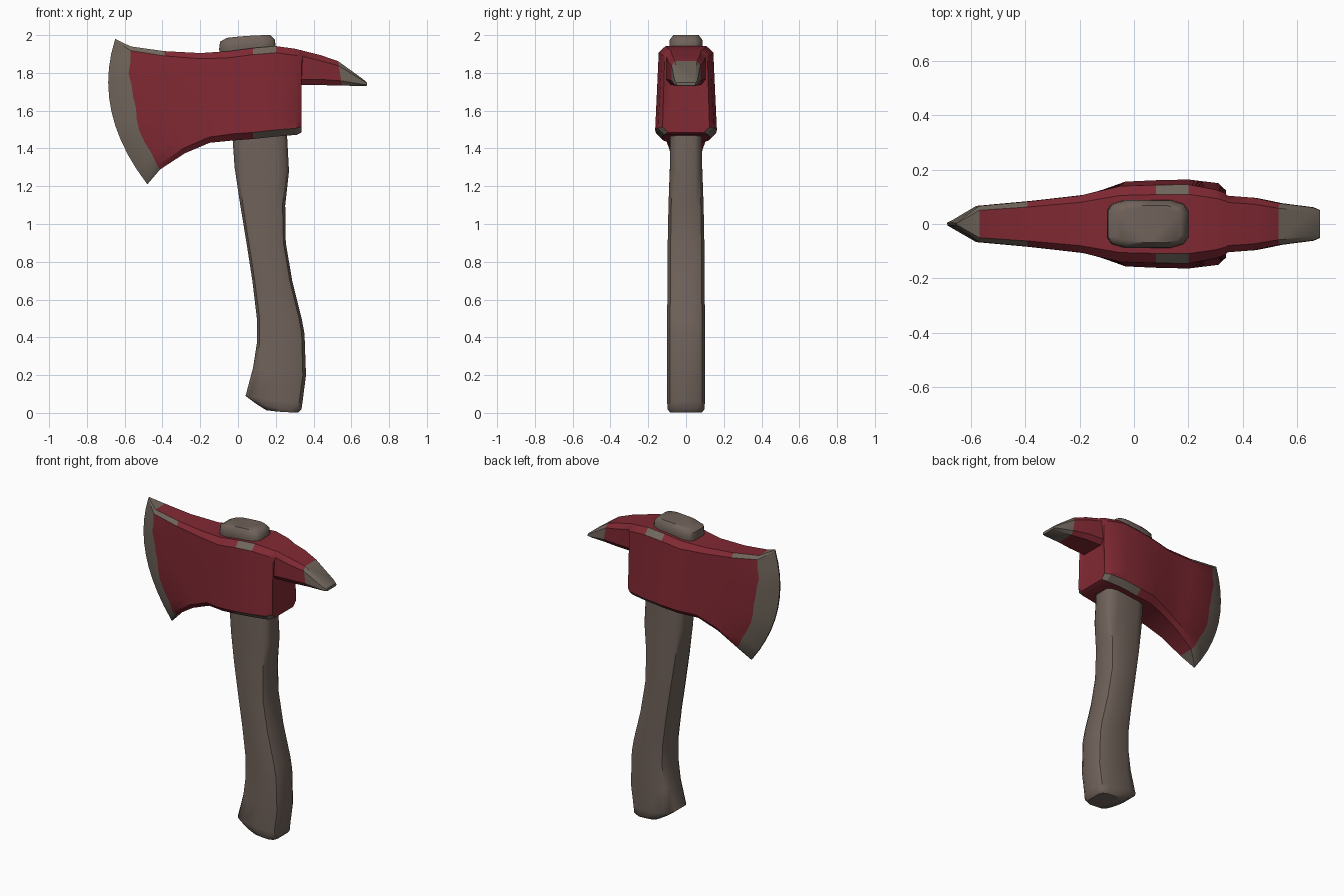
import bpy, bmesh, math, random

if "Cube" in bpy.data.objects:
    bpy.data.objects.remove(bpy.data.objects["Cube"])

random.seed(4)


def material(name, color):
    m = bpy.data.materials.new(name)
    m.diffuse_color = (*color, 1)
    m.use_nodes = True
    m.node_tree.nodes["Principled BSDF"].inputs["Base Color"].default_value = m.diffuse_color
    return m


red = material("red paint", (0.22, 0.022, 0.033))
metal = material("bare metal", (0.165, 0.135, 0.108))
wood = material("worn wood", (0.16, 0.122, 0.102))


def lerp(a, b, t):
    return a + (b - a) * t


def loft(name, rings, mats, rule=None, angle=32):
    """Skin a list of equal-length rings, cap both ends, colour by rule(ring, segment)."""
    bm = bmesh.new()
    vs = [[bm.verts.new(p) for p in ring] for ring in rings]
    n = len(rings[0])
    for k in range(len(rings) - 1):
        for i in range(n):
            j = (i + 1) % n
            f = bm.faces.new((vs[k][i], vs[k][j], vs[k + 1][j], vs[k + 1][i]))
            f.material_index = rule(k, i) if rule else 0
    for k, ring in ((0, vs[0]), (len(rings) - 2, vs[-1])):
        f = bm.faces.new(ring)
        f.material_index = rule(k, 0) if rule else 0
    bmesh.ops.recalc_face_normals(bm, faces=bm.faces)
    me = bpy.data.meshes.new(name)
    bm.to_mesh(me)
    bm.free()
    for m in mats:
        me.materials.append(m)
    ob = bpy.data.objects.new(name, me)
    bpy.context.collection.objects.link(ob)
    bpy.ops.object.select_all(action='DESELECT')
    ob.select_set(True)
    bpy.context.view_layer.objects.active = ob
    bpy.ops.object.shade_smooth_by_angle(angle=math.radians(angle))
    return ob


# Axe head: sections run from the cutting edge to the pick tip
# bottom x, bottom z, top x, top z, half width bottom, half width top, bow, chamfer
HEAD = [
    (-0.48, 1.21, -0.65, 1.98, .004, .004, .105, .004),
    (-0.405, 1.29, -0.56, 1.94, .068, .066, .068, .022),
    (-0.28, 1.375, -0.39, 1.915, .09, .082, .03, .025),
    (-0.15, 1.43, -0.20, 1.905, .112, .104, 0, .03),
    (-0.03, 1.442, -0.05, 1.915, .157, .138, 0, .035),
    (0.08, 1.45, 0.08, 1.932, .162, .142, 0, .035),
    (0.20, 1.463, 0.20, 1.942, .165, .143, 0, .035),
    (0.31, 1.472, 0.30, 1.928, .152, .124, 0, .035),
    (0.337, 1.485, 0.335, 1.92, .125, .112, 0, .03),
    (0.33, 1.735, 0.345, 1.917, .104, .104, 0, .03),
    (0.45, 1.735, 0.44, 1.893, .096, .096, 0, .03),
    (0.55, 1.733, 0.53, 1.862, .076, .076, 0, .025),
    (0.66, 1.730, 0.655, 1.772, .062, .06, 0, .01),
    (0.682, 1.732, 0.682, 1.750, .052, .05, 0, .004),
]
SIDE = 11


def head_ring(k, s):
    bx, bz, tx, tz, wb, wt, bow, ch = s
    c = ch / (tz - bz)
    ts = [0] + [lerp(c, 1 - c, i / (SIDE - 1)) for i in range(SIDE)] + [1]
    half = []
    for i, t in enumerate(ts):
        w = lerp(wb, wt, t) * (0.76 if i in (0, SIDE + 1) else 1)
        x = lerp(bx, tx, t) - bow * 4 * t * (1 - t)
        if k == 1:  # chipped paint line
            x += random.uniform(-.012, .012)
        half.append((x, w, lerp(bz, tz, t)))
    return [(x, -w, z) for x, w, z in half] + [(x, w, z) for x, w, z in reversed(half)]


def head_colour(k, i):
    if k == 0 or k >= 11:
        return 1
    low = i in (0, 2 * SIDE + 2)            # lower chamfers
    high = i in (SIDE, SIDE + 2)            # upper chamfers
    if (high and k in (1, 5)) or (low and k in (5, 6, 7)):
        return 1                            # paint worn off the edges
    return 0


loft("axe_head", [head_ring(k, s) for k, s in enumerate(HEAD)], [red, metal], head_colour)

# Rounded rectangle outline used by handle and plug: (across, side)
OUTLINE = [(0, .55), (.06, .84), (.22, 1), (.5, 1.0), (.78, 1), (.94, .84), (1, .55)]


def bar_ring(xl, zl, xr, zr, hw):
    half = [(lerp(xl, xr, t), w * hw, zr + (zl - zr) * (1 - t) ** 2) for t, w in OUTLINE]
    return [(x, -y, z) for x, y, z in half] + [(x, y, z) for x, y, z in reversed(half)]


# Curved handle: left x, left z, right x, right z, half width
HANDLE = [
    (.15, .014, .32, .002, .085), (.09, .052, .336, .018, .098),
    (.04, .09, .342, .06, .1), (.08, .24, .36, .2, .1), (.1, .37, .352, .42, .1),
    (.1, .5, .337, .5, .1), (.076, .7, .287, .7, .098), (.045, .9, .253, .9, .097),
    (.012, 1.1, .25, 1.1, .093), (-.018, 1.3, .27, 1.28, .086), (-.032, 1.5, .258, 1.5, .085),
]
loft("handle", [bar_ring(*r) for r in HANDLE], [wood], angle=40)

# Handle end showing through the top of the head
PLUG = [
    (-.09, 1.88, .195, 1.9, .085), (-.1, 1.925, .2, 1.94, .088),
    (-.095, 1.965, .195, 1.975, .086), (-.06, 1.985, .17, 2.0, .068),
]
loft("handle_top", [bar_ring(*r) for r in PLUG], [wood], angle=50)
